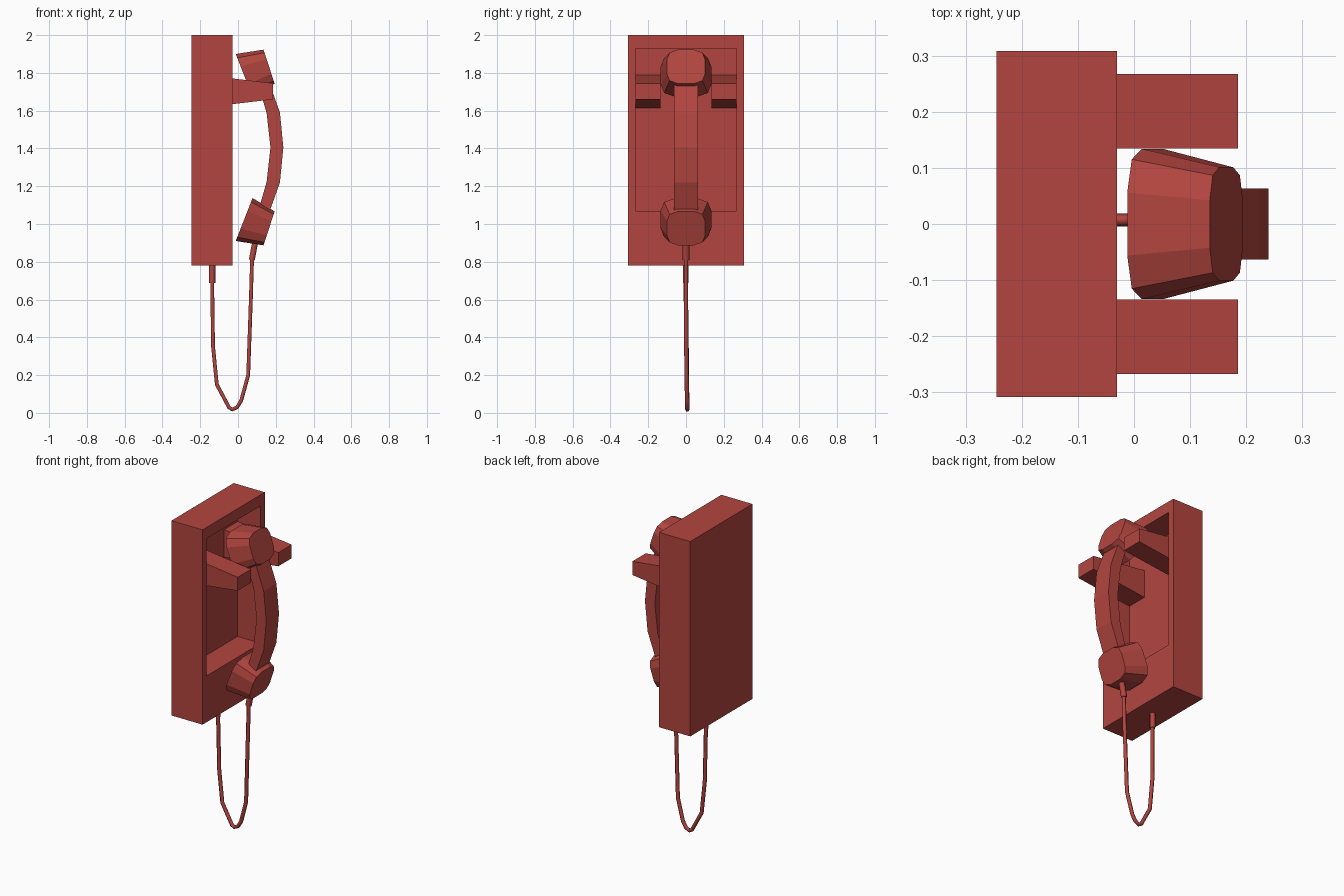
import bpy, bmesh
from mathutils import Vector

if "Cube" in bpy.data.objects:
    bpy.data.objects.remove(bpy.data.objects["Cube"])

red = bpy.data.materials.new("telephone red")
red.diffuse_color = (0.45, 0.06, 0.05, 1)
red.use_nodes = True
red.node_tree.nodes["Principled BSDF"].inputs["Base Color"].default_value = red.diffuse_color
MID_Z = 1.405  # the handset is symmetric about this height


def finish(name, bm):
    bmesh.ops.recalc_face_normals(bm, faces=bm.faces)
    me = bpy.data.meshes.new(name)
    bm.to_mesh(me)
    bm.free()
    ob = bpy.data.objects.new(name, me)
    me.materials.append(red)
    bpy.context.collection.objects.link(ob)
    return ob


def loft(name, loops):
    """Closed solid through loops with equal point counts."""
    bm = bmesh.new()
    rings = [[bm.verts.new(p) for p in loop] for loop in loops]
    n = len(rings[0])
    for a, b in zip(rings, rings[1:]):
        for i in range(n):
            j = (i + 1) % n
            bm.faces.new((a[i], a[j], b[j], b[i]))
    bm.faces.new(rings[0])
    bm.faces.new(rings[-1])
    return finish(name, bm)


def tube(name, points, radius):
    cu = bpy.data.curves.new(name, 'CURVE')
    cu.dimensions = '3D'
    cu.bevel_depth = radius
    cu.bevel_resolution = 1
    cu.use_fill_caps = True
    sp = cu.splines.new('POLY')
    sp.points.add(len(points) - 1)
    for p, co in zip(sp.points, points):
        p.co = (*co, 1)
    cu.materials.append(red)
    ob = bpy.data.objects.new(name, cu)
    bpy.context.collection.objects.link(ob)
    return ob


# Wall box with a deep recess in its +x face
bm = bmesh.new()
bmesh.ops.create_cube(bm, size=1)
for v in bm.verts:
    v.co = (-0.1375 + v.co.x * 0.215, v.co.y * 0.616, 1.39 + v.co.z * 1.22)
face = max(bm.faces, key=lambda f: f.calc_center_median().x)
face = bmesh.ops.inset_region(bm, faces=[face], thickness=0.04) and face
for v in face.verts:
    v.co.y = 0.267 if v.co.y > 0 else -0.267
    v.co.z = 1.93 if v.co.z > 1.4 else 1.07
inner = bmesh.ops.extrude_discrete_faces(bm, faces=[face])["faces"][0]
for v in inner.verts:
    v.co.x = -0.19
finish("wall_box", bm)

# Two tapered cradle arms
for side, label in ((1, "back"), (-1, "front")):
    loft("cradle_arm_" + label, [
        [(x, side * y, z) for y, z in ((0.135, lo), (0.267, lo), (0.267, hi), (0.135, hi))]
        for x, lo, hi in ((-0.192, 1.615, 1.79), (0.185, 1.66, 1.745))])

# Curved handle: outer and inner edge of the bow, from the middle upward
half = [(0.24, 0.172, 0, 0), (0.222, 0.152, 0.185, 0.18),
        (0.172, 0.115, 0.325, 0.31), (0.15, 0.095, 0.375, 0.355)]
bow = [(o, i, -a, -b) for o, i, a, b in reversed(half[1:])] + half
loft("handset_handle", [
    [(o, -0.063, MID_Z + a), (o, 0.063, MID_Z + a),
     (i, 0.063, MID_Z + b), (i, -0.063, MID_Z + b)] for o, i, a, b in bow])

# Rounded-square cups, one at each end of the handle
quarter = [(1.0, 0.42), (0.86, 0.82), (0.42, 1.0)]
outline = (quarter + [(-a, b) for a, b in reversed(quarter)]
           + [(-a, -b) for a, b in quarter] + [(a, -b) for a, b in reversed(quarter)])


def cup_loop(p, q, half_width, s):
    """Loop whose far edge runs from p to q in (x, z)."""
    p, q = Vector(p), Vector(q)
    c, u = (p + q) / 2, (q - p) / 2
    pts = [(a * half_width, c + u * b) for a, b in outline]
    return [(w.x, y, MID_Z + s * (w.y - MID_Z)) for y, w in pts]


for s, label in ((1, "mouthpiece"), (-1, "earpiece")):
    loft(label, [cup_loop((-0.012, 0.91), (0.077, 1.137), 0.134, s),
                 cup_loop((0.135, 0.887), (0.194, 1.067), 0.101, s)])

# Cord with a sleeve at each end
tube("handset_cord_sleeve", [(0.098, 0, 0.94), (0.073, 0, 0.81)], 0.018)
tube("box_cord_sleeve", [(-0.137, -0.002, 0.80), (-0.137, -0.002, 0.687)], 0.017)
tube("cord", [(0.075, 0, 0.83), (0.068, 0, 0.6), (0.054, 0.003, 0.2),
              (0.017, 0.006, 0.065), (-0.005, 0.007, 0.03), (-0.03, 0.007, 0.018),
              (-0.047, 0.007, 0.028), (-0.112, 0.005, 0.15), (-0.132, 0.003, 0.35),
              (-0.137, -0.002, 0.7)], 0.0115)
